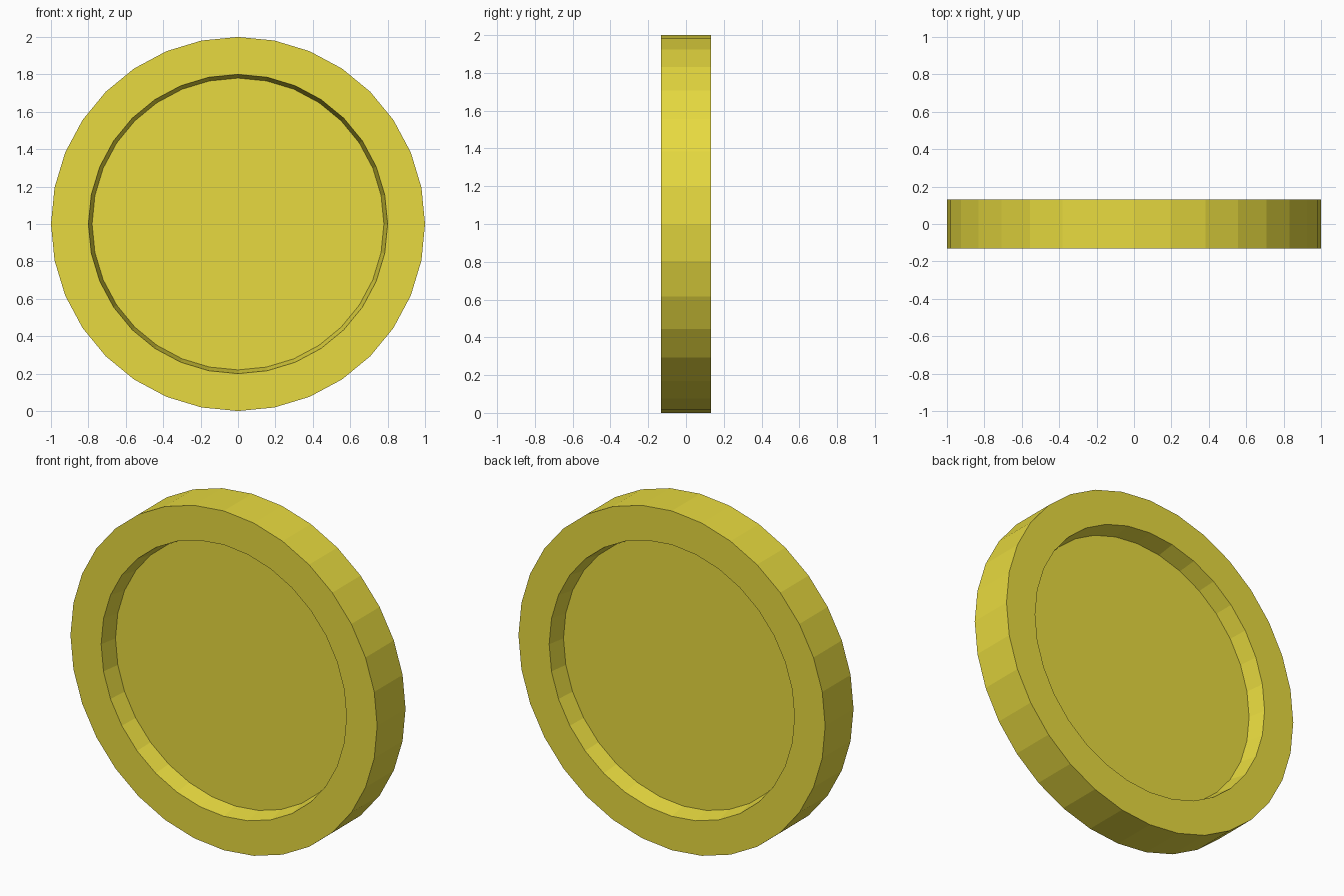
import bpy, bmesh, math

if "Cube" in bpy.data.objects:
    bpy.data.objects.remove(bpy.data.objects["Cube"])

SIDES = 32
# Closed half-profile (radius, y) from the front centre to the back centre
front = [(0.78, -0.027), (0.80, -0.132), (1.00, -0.132)]
profile = front + [(r, -y) for r, y in reversed(front)]

bm = bmesh.new()

# One ring of vertices per profile point, standing upright around y
rings = []
for r, y in profile:
    rings.append([bm.verts.new((r * math.sin(2 * math.pi * i / SIDES), y,
                                1 + r * math.cos(2 * math.pi * i / SIDES)))
                  for i in range(SIDES)])

# Recess walls, raised rims and outer edge
for a, b in zip(rings, rings[1:]):
    for i in range(SIDES):
        j = (i + 1) % SIDES
        bm.faces.new((a[i], a[j], b[j], b[i]))

# Recessed flat faces on both sides
bm.faces.new(rings[0])
bm.faces.new(rings[-1])
bmesh.ops.recalc_face_normals(bm, faces=bm.faces)

mesh = bpy.data.meshes.new("coin")
bm.to_mesh(mesh)
bm.free()
coin = bpy.data.objects.new("coin", mesh)
bpy.context.collection.objects.link(coin)

# Gold colour
gold = bpy.data.materials.new("gold")
gold.diffuse_color = (0.8, 0.7, 0.05, 1)
gold.use_nodes = True
gold.node_tree.nodes["Principled BSDF"].inputs["Base Color"].default_value = gold.diffuse_color
mesh.materials.append(gold)
